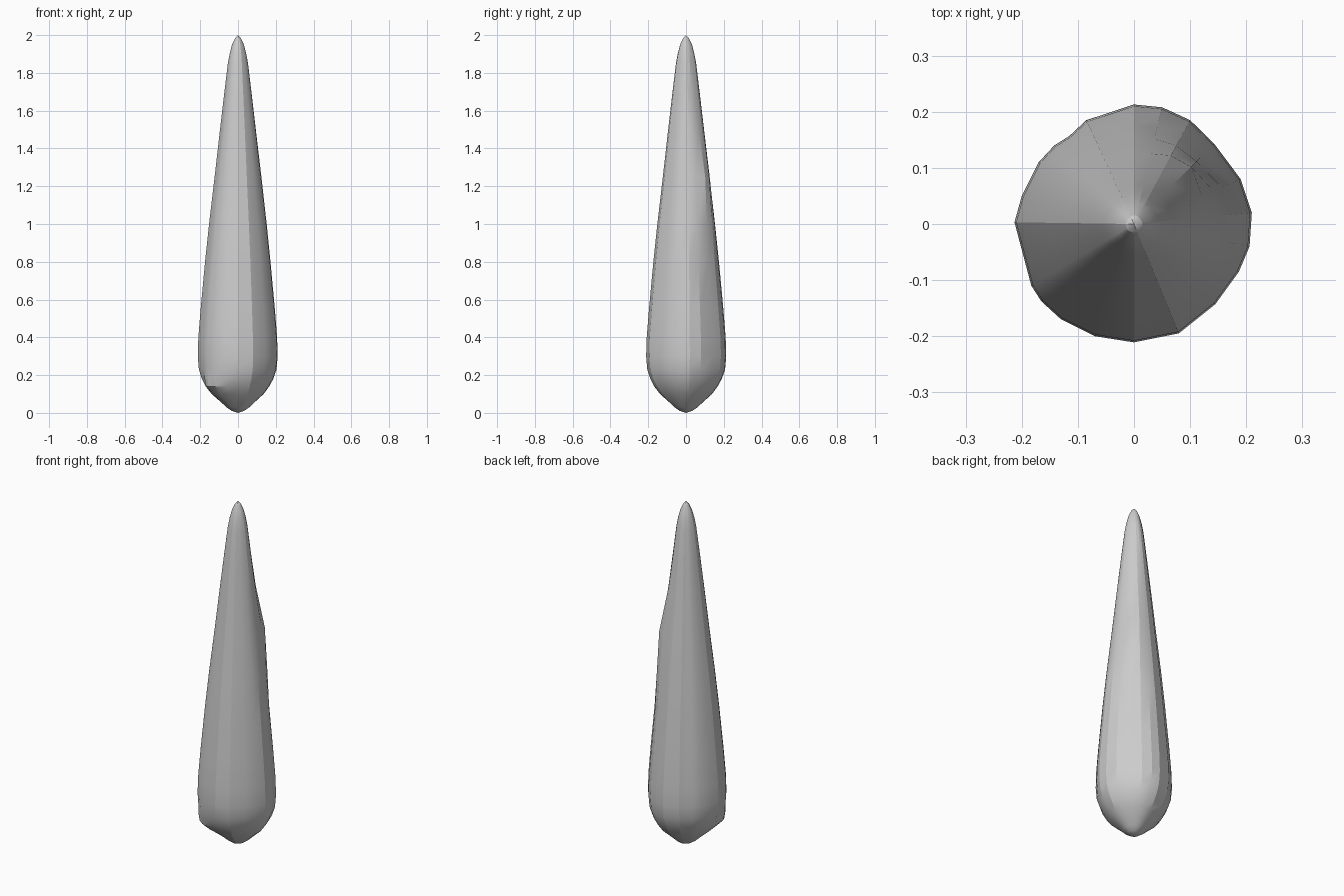
import bpy, bmesh, math

if "Cube" in bpy.data.objects:
    bpy.data.objects.remove(bpy.data.objects["Cube"])

# irregular faceted cross-section at the widest point
section = [(.21, .02), (.19, .08), (.143, .143), (.10, .185), (.05, .208), (.0, .213),
           (-.085, .185), (-.115, .157), (-.142, .14), (-.17, .11), (-.2, .05),
           (-.213, .003), (-.183, -.11), (-.165, -.138), (-.13, -.17), (-.07, -.2),
           (.0, -.211), (.08, -.195), (.145, -.143), (.187, -.085), (.206, -.04)]

# height and radius along the spike
profile = [(.012, .035), (.03, .06), (.06, .092), (.1, .136), (.14, .165), (.18, .187),
           (.23, .204), (.3, .21), (.4, .207), (.55, .195), (.8, .172), (1.0, .151),
           (1.25, .122), (1.5, .094), (1.7, .071), (1.85, .053), (1.9, .044),
           (1.95, .031), (1.985, .015)]

# local swellings: direction, angular width, height, height spread, extra radius
lobes = [(45, 24, 1.2, .22, .028), (222, 28, .14, .05, .035)]


def lobe_radius(angle, z):
    extra = 0
    for direction, width, height, spread, amount in lobes:
        d = (angle - direction + 180) % 360 - 180
        extra += amount * math.exp(-(d / width) ** 2 - ((z - height) / spread) ** 2)
    return extra


bm = bmesh.new()
rings = []
for z, r in profile:
    ring = []
    for x, y in section:
        angle = math.degrees(math.atan2(y, x))
        base = math.hypot(x, y)
        radius = base * r / .21 + lobe_radius(angle, z)
        ring.append(bm.verts.new((x / base * radius, y / base * radius, z)))
    rings.append(ring)

# side faces
n = len(section)
for low, high in zip(rings, rings[1:]):
    for i in range(n):
        j = (i + 1) % n
        bm.faces.new((low[i], low[j], high[j], high[i]))

# rounded ends
bottom = bm.verts.new((0, 0, 0))
top = bm.verts.new((0, 0, 2))
for i in range(n):
    j = (i + 1) % n
    bm.faces.new((bottom, rings[0][j], rings[0][i]))
    bm.faces.new((top, rings[-1][i], rings[-1][j]))
bmesh.ops.recalc_face_normals(bm, faces=bm.faces)

mesh = bpy.data.meshes.new("spike")
bm.to_mesh(mesh)
bm.free()
spike = bpy.data.objects.new("spike", mesh)
bpy.context.collection.objects.link(spike)
bpy.context.view_layer.objects.active = spike
spike.select_set(True)
bpy.ops.object.shade_smooth_by_angle(angle=math.radians(18))
